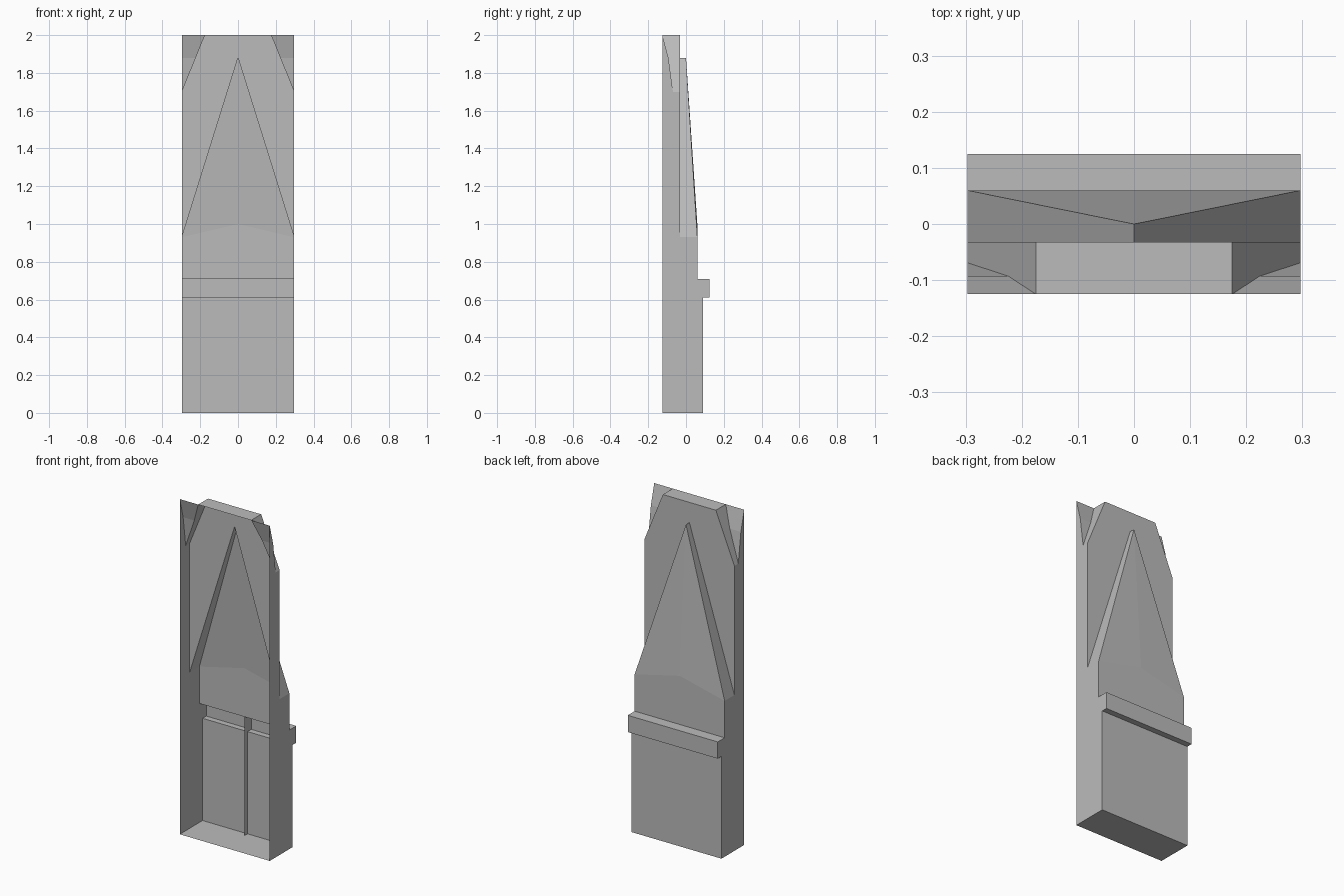
import bpy
import bmesh
from mathutils import Vector

if "Cube" in bpy.data.objects:
    bpy.data.objects.remove(bpy.data.objects["Cube"])

W = 0.297                      # half width
T = 0.175                      # half width of the top edge
FRONT, PLATE, MID, BACK, BAR = -0.125, -0.032, 0.06, 0.09, 0.125
Z_BAR0, Z_BAR1, Z_SIDE, Z_RIDGE, Z_APEX, Z_CUT, Z_TOP = 0.61, 0.71, 0.93, 1.0, 1.88, 1.70, 2.0

grey = bpy.data.materials.new("plain grey")
grey.diffuse_color = (0.5, 0.5, 0.5, 1)
grey.use_nodes = True
grey.node_tree.nodes["Principled BSDF"].inputs["Base Color"].default_value = grey.diffuse_color


def sheet(name, faces, mirror=True):
    """Open panel from (outward hint, corner points) pairs on the +x half."""
    bm = bmesh.new()
    for hint, pts in faces:
        f = bm.faces.new([bm.verts.new(p) for p in pts])
        f.normal_update()
        if f.normal.dot(Vector(hint)) < 0:
            f.normal_flip()
    bmesh.ops.remove_doubles(bm, verts=bm.verts, dist=1e-5)
    me = bpy.data.meshes.new(name)
    bm.to_mesh(me)
    bm.free()
    me.materials.append(grey)
    ob = bpy.data.objects.new(name, me)
    bpy.context.collection.objects.link(ob)
    if mirror:
        ob.modifiers.new("mirror", "MIRROR").use_axis[0] = True
    return ob


# Corner notch points, on the slanted cut from (W, Z_CUT) to (T, Z_TOP)
xd = T + (W - T) * (Z_TOP - Z_APEX) / (Z_TOP - Z_CUT)
A, B = (T, FRONT, Z_TOP), (W, FRONT, Z_TOP)
C, D, E = (W, -0.093, Z_APEX), (xd, -0.093, Z_APEX), (W, -0.069, Z_CUT)
cut_low, cut_high = (W, PLATE, Z_CUT), (T, PLATE, Z_TOP)

# Spear-shaped raised panel points
side, side_in = (W, MID, Z_SIDE), (W, PLATE, Z_SIDE)
apex, apex_in = (0, 0, Z_APEX), (0, PLATE, Z_APEX)
ridge = (0, MID, Z_RIDGE)

# Side walls follow the whole stepped profile
sheet("side_wall", [((1, 0, 0), [
    (W, FRONT, 0), (W, BACK, 0), (W, BACK, Z_BAR0), (W, BAR, Z_BAR0),
    (W, BAR, Z_BAR1), (W, MID, Z_BAR1), side, side_in, cut_low, E, C, B])])

# Stepped lower back: floor, base panel and the protruding bar
steps = [(FRONT, 0, (0, 0, -1)), (BACK, 0, (0, 1, 0)), (BACK, Z_BAR0, (0, 0, -1)),
         (BAR, Z_BAR0, (0, 1, 0)), (BAR, Z_BAR1, (0, 0, 1)), (MID, Z_BAR1, None)]
sheet("base_and_bar", [
    (n, [(0, y0, z0), (W, y0, z0), (W, y1, z1), (0, y1, z1)])
    for (y0, z0, n), (y1, z1, _) in zip(steps, steps[1:])])

# Raised spear panel with its rim walls
sheet("spear_panel", [
    ((0, 1, 0), [(0, MID, Z_BAR1), (W, MID, Z_BAR1), side, ridge]),
    ((0, 1, 0), [ridge, side, apex]),
    ((1, 0, 1), [side, apex, apex_in, side_in])])

# Recessed upper plate and top edge
sheet("upper_plate", [
    ((0, 1, 0), [side_in, cut_low, cut_high, (0, PLATE, Z_TOP), apex_in]),
    ((0, 0, 1), [(0, FRONT, Z_TOP), A, cut_high, (0, PLATE, Z_TOP)])])

# Notched top corners
sheet("corner_notch", [
    ((0, 1, 1), [A, B, C, D]),
    ((0, 1, 1), [D, C, E]),
    ((1, 0, 1), [A, D, E, cut_low, cut_high])])

# Thin rib inside the base
sheet("inner_rib", [((1, 0, 0), [
    (0, MID, 0), (0, BACK, 0), (0, BACK, Z_BAR0), (0, BAR, Z_BAR0),
    (0, BAR, Z_BAR1), (0, MID, Z_BAR1)])], mirror=False)
